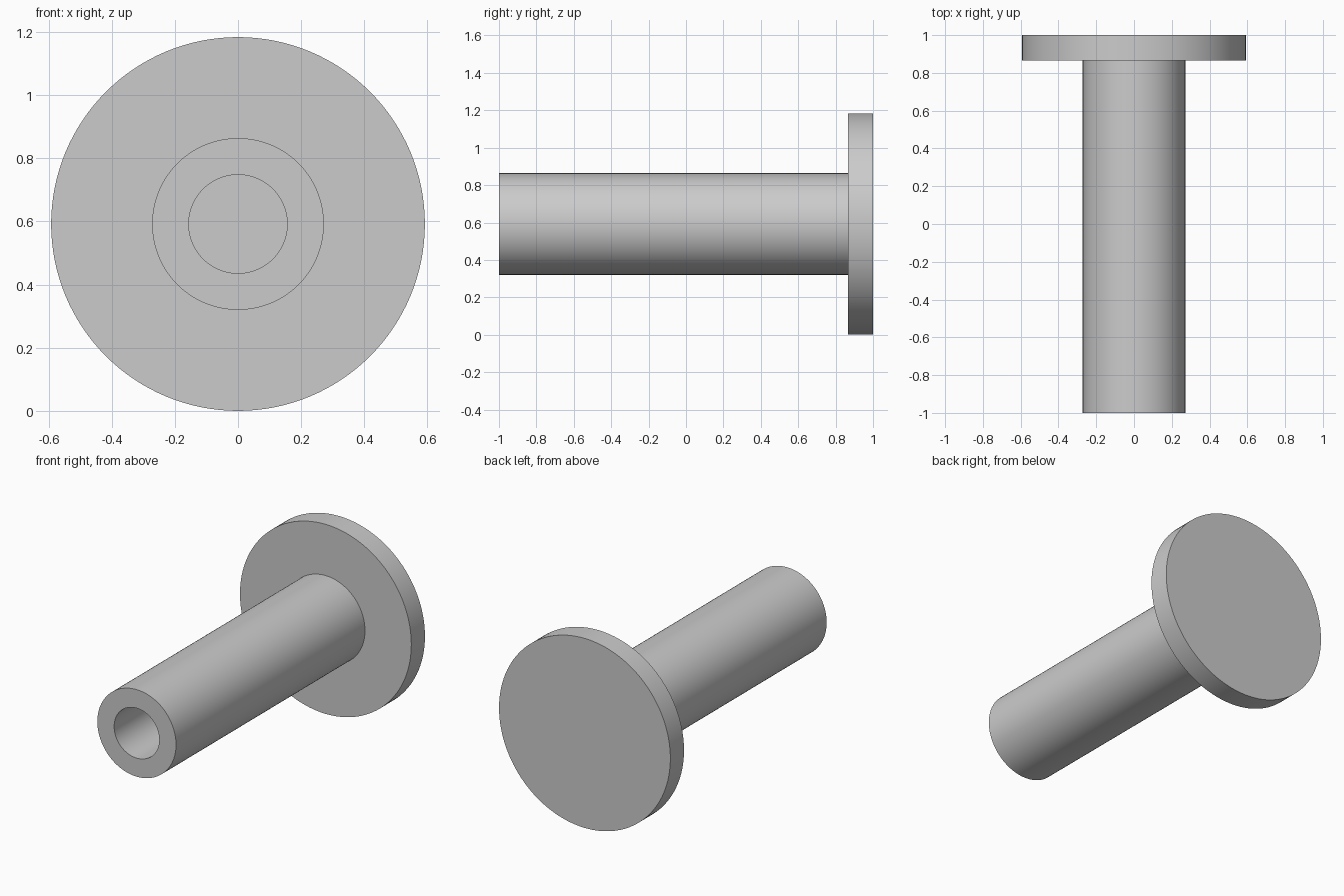
import bpy
import bmesh
import math

cube = bpy.data.objects.get("Cube")
if cube:
    bpy.data.objects.remove(cube, do_unlink=True)

# Plain grey
grey = bpy.data.materials.new("plain_grey")
grey.use_nodes = True
colour = (0.6, 0.6, 0.6, 1)
grey.diffuse_color = colour
grey.node_tree.nodes["Principled BSDF"].inputs["Base Color"].default_value = colour

FLANGE_R, SHAFT_R, BORE_R = 0.592, 0.272, 0.156
BACK, FLANGE_FRONT, TIP = 1.0, 0.865, -1.0
SEGMENTS = 128


def lathe(name, profile):
    """Revolve a (radius, y) profile around the y axis at flange height."""
    bm = bmesh.new()
    verts = [bm.verts.new((r, y, 0)) for r, y in profile]
    edges = [bm.edges.new(pair) for pair in zip(verts, verts[1:])]
    bmesh.ops.spin(bm, geom=verts + edges, cent=(0, 0, 0), axis=(0, 1, 0),
                   angle=math.tau, steps=SEGMENTS)
    bmesh.ops.remove_doubles(bm, verts=bm.verts, dist=0.0001)
    bmesh.ops.recalc_face_normals(bm, faces=bm.faces)
    mesh = bpy.data.meshes.new(name)
    bm.to_mesh(mesh)
    bm.free()
    mesh.materials.append(grey)
    obj = bpy.data.objects.new(name, mesh)
    obj.location.z = FLANGE_R
    bpy.context.collection.objects.link(obj)
    bpy.ops.object.select_all(action='DESELECT')
    obj.select_set(True)
    bpy.context.view_layer.objects.active = obj
    bpy.ops.object.shade_smooth_by_angle(angle=math.radians(30))
    return obj


# Flange, hollow shaft and blind bore turned as one solid piece
lathe("flanged_sleeve", [
    (0, BACK), (FLANGE_R, BACK), (FLANGE_R, FLANGE_FRONT),
    (SHAFT_R, FLANGE_FRONT), (SHAFT_R, TIP),
    (BORE_R, TIP), (BORE_R, FLANGE_FRONT), (0, FLANGE_FRONT),
])
